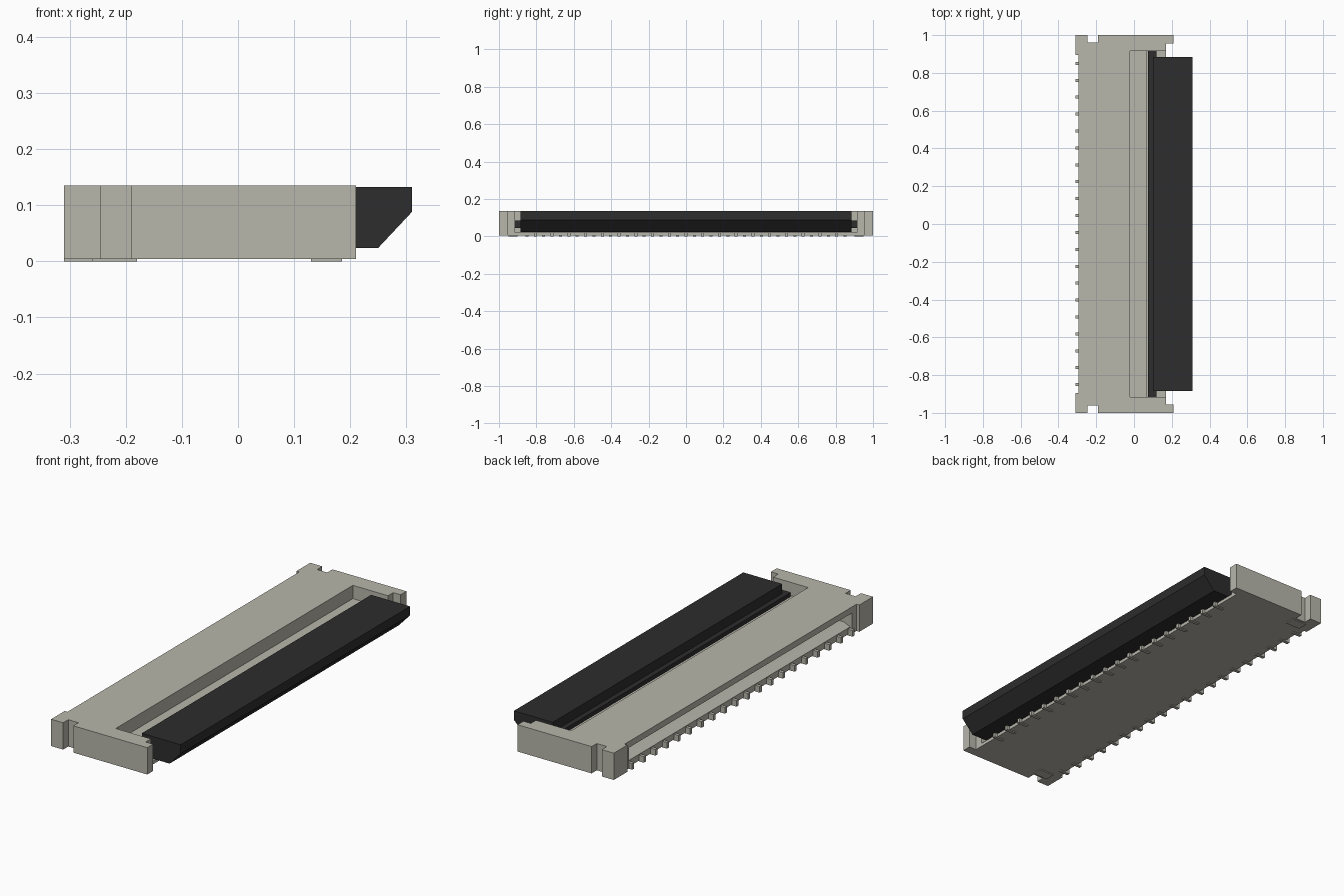
import bpy
import bmesh

cube = bpy.data.objects.get("Cube")
if cube:
    bpy.data.objects.remove(cube, do_unlink=True)


def make_material(name, colour):
    mat = bpy.data.materials.new(name)
    mat.use_nodes = True
    mat.diffuse_color = colour
    mat.node_tree.nodes["Principled BSDF"].inputs["Base Color"].default_value = colour
    return mat


BEIGE = make_material("warm grey plastic", (0.48, 0.473, 0.412, 1))
BLACK = make_material("black plastic", (0.026, 0.026, 0.026, 1))


def prism(name, points, start, end, axis, mat):
    """Extrude an outline: (x, z) points along y, or (x, y) points along z."""
    bm = bmesh.new()

    def place(p, d):
        return (p[0], d, p[1]) if axis == "y" else (p[0], p[1], d)

    low = [bm.verts.new(place(p, start)) for p in points]
    high = [bm.verts.new(place(p, end)) for p in points]
    bm.faces.new(low)
    bm.faces.new(high)
    for i in range(len(points)):
        j = (i + 1) % len(points)
        bm.faces.new((low[i], low[j], high[j], high[i]))
    bmesh.ops.recalc_face_normals(bm, faces=bm.faces)
    mesh = bpy.data.meshes.new(name)
    bm.to_mesh(mesh)
    bm.free()
    mesh.materials.append(mat)
    obj = bpy.data.objects.new(name, mesh)
    bpy.context.collection.objects.link(obj)
    return obj


def box(name, x0, x1, y0, y1, z0, z1, mat):
    return prism(name, [(x0, z0), (x1, z0), (x1, z1), (x0, z1)], y0, y1, "y", mat)


BOTTOM, TOP = 0.004, 0.135

# Notched end blocks, mirrored
end_outline = [(-0.295, 0.86), (-0.295, 0.895), (-0.31, 0.895), (-0.31, 1),
               (-0.245, 1), (-0.245, 0.96), (-0.19, 0.96), (-0.19, 1),
               (0.21, 1), (0.21, 0.955), (0.17, 0.955), (0.17, 0.915),
               (-0.02, 0.915), (-0.02, 0.86)]
for side, sign in (("left", -1), ("right", 1)):
    prism("end_block_" + side, [(x, sign * y) for x, y in end_outline],
          BOTTOM, TOP, "z", BEIGE)
    box("solder_tab_" + side, -0.18, -0.26, sign * 0.9, sign * 0.95, 0, BOTTOM, BEIGE)

# Roof, cable slot and lower lip
slot_profile = [(-0.295, TOP), (-0.02, TOP), (-0.02, BOTTOM), (-0.285, BOTTOM),
                (-0.285, 0.035), (-0.25, 0.05), (-0.05, 0.05), (-0.05, 0.095),
                (-0.28, 0.095), (-0.295, 0.105)]
prism("slotted_housing", slot_profile, -0.86, 0.86, "y", BEIGE)

# Stepped floor of the open pocket
floor_profile = [(-0.02, BOTTOM), (0.17, BOTTOM), (0.17, 0.02), (0.07, 0.02),
                 (0.07, 0.07), (-0.02, 0.07)]
prism("pocket_floor", floor_profile, -0.915, 0.915, "y", BEIGE)

# Locking flap and its hinge bar
flap_profile = [(0.1, 0.132), (0.31, 0.132), (0.31, 0.088), (0.25, 0.024),
                (0.15, 0.024), (0.1, 0.05)]
prism("locking_flap", flap_profile, -0.885, 0.885, "y", BLACK)
box("hinge_bar", 0.075, 0.12, -0.915, 0.915, 0.045, 0.085, BLACK)

# Staggered contacts along both long edges
PITCH, HALF = 0.0895, 0.008
for i in range(20):
    y = (i - 9.5) * PITCH
    box("slot_contact", -0.31, -0.26, y - HALF, y + HALF, 0, 0.03, BEIGE)
for i in range(19):
    y = (i - 9) * PITCH
    box("flap_contact", 0.13, 0.185, y - HALF, y + HALF, 0, 0.021, BEIGE)
